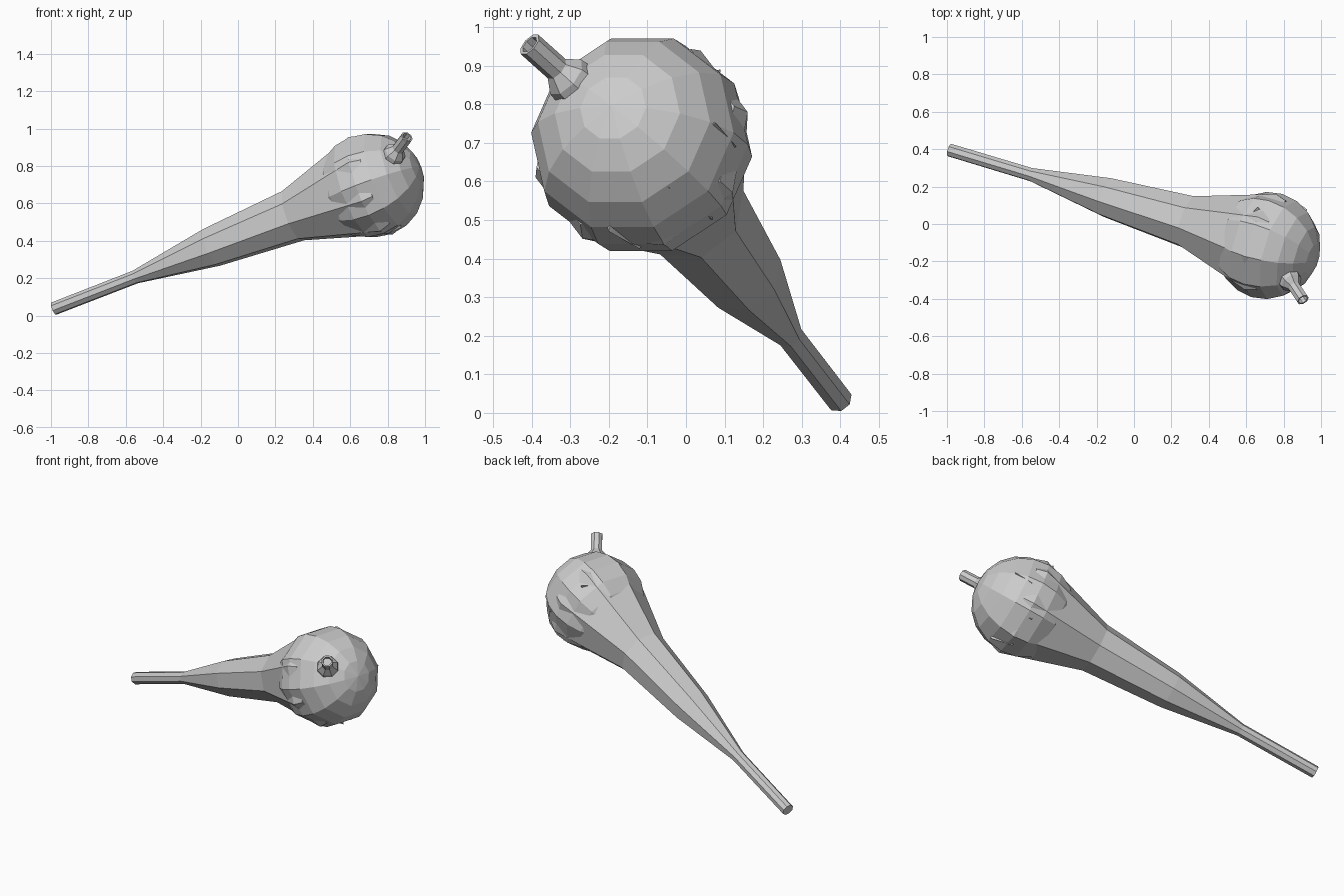
import bpy, bmesh, math
from mathutils import Vector

if "Cube" in bpy.data.objects:
    bpy.data.objects.remove(bpy.data.objects["Cube"])

HEAD = Vector((0.71, -0.115, 0.695))
TAIL = Vector((-0.985, 0.395, 0.037))
AXIS = (HEAD - TAIL).normalized()
LENGTH = (HEAD - TAIL).length
SPOUT = Vector((0.19, -0.285, 0.255)).normalized()
R = 0.288


def finish(name, bm):
    bmesh.ops.recalc_face_normals(bm, faces=bm.faces)
    me = bpy.data.meshes.new(name)
    bm.to_mesh(me)
    bm.free()
    ob = bpy.data.objects.new(name, me)
    bpy.context.collection.objects.link(ob)


def lathe(name, origin, axis, profile, sides, phase):
    """Flat-faced revolved profile of (radius, distance along axis)."""
    side = Vector((0, 0, 1)).cross(axis).normalized()
    up = axis.cross(side)
    bm = bmesh.new()
    rings = []
    for r, d in profile:
        ring = []
        for i in range(sides):
            a = math.tau * i / sides + math.radians(phase)
            ring.append(bm.verts.new(origin + axis * d + (up * math.cos(a) + side * math.sin(a)) * r))
        rings.append(ring)
    for a, b in zip(rings, rings[1:]):
        for i in range(sides):
            j = (i + 1) % sides
            bm.faces.new((a[i], a[j], b[j], b[i]))
    bm.faces.new(rings[0])
    bm.faces.new(rings[-1])
    finish(name, bm)


# Tapering handle, flaring out to the head
lathe("handle", TAIL, AXIS,
      [(0.036, 0), (0.037, 0.485), (0.11, 0.94), (0.147, 1.425), (0.292, LENGTH), (0.272, LENGTH + 0.06)],
      8, 27)

# Rounded faceted head
ball = [(max(R * math.sin(math.pi * i / 10), 0.002), -R * math.cos(math.pi * i / 10)) for i in range(11)]
lathe("head", HEAD, AXIS, ball, 10, 18)

# Spout with flared collar and open mouth
lathe("spout", HEAD, SPOUT,
      [(0.066, 0.25), (0.06, 0.295), (0.034, 0.33), (0.034, 0.435), (0.025, 0.435), (0.025, 0.40)],
      8, 22.5)

# Thin slivers standing slightly out of the head
slivers = [((0.53, -0.29, 0.62), (0.74, -0.25, 0.455)),
           ((0.48, -0.12, 0.85), (0.66, 0.09, 0.89)),
           ((0.95, -0.05, 0.59), (0.80, 0.07, 0.50)),
           ((0.92, 0.07, 0.75), (0.85, 0.13, 0.69)),
           ((0.87, -0.20, 0.48), (0.78, -0.12, 0.425))]
for n, (a, b) in enumerate(slivers):
    a, b = Vector(a), Vector(b)
    out = ((a + b) / 2 - HEAD).normalized()
    w = (b - a).cross(out).normalized() * 0.02
    bm = bmesh.new()
    pts = [a + out * 0.01, a - out * 0.05 + w, a - out * 0.05 - w,
           b, b - out * 0.05 + w, b - out * 0.05 - w]
    for p in pts:
        bm.verts.new(p)
    bmesh.ops.convex_hull(bm, input=bm.verts)
    finish(f"sliver_{n + 1}", bm)
